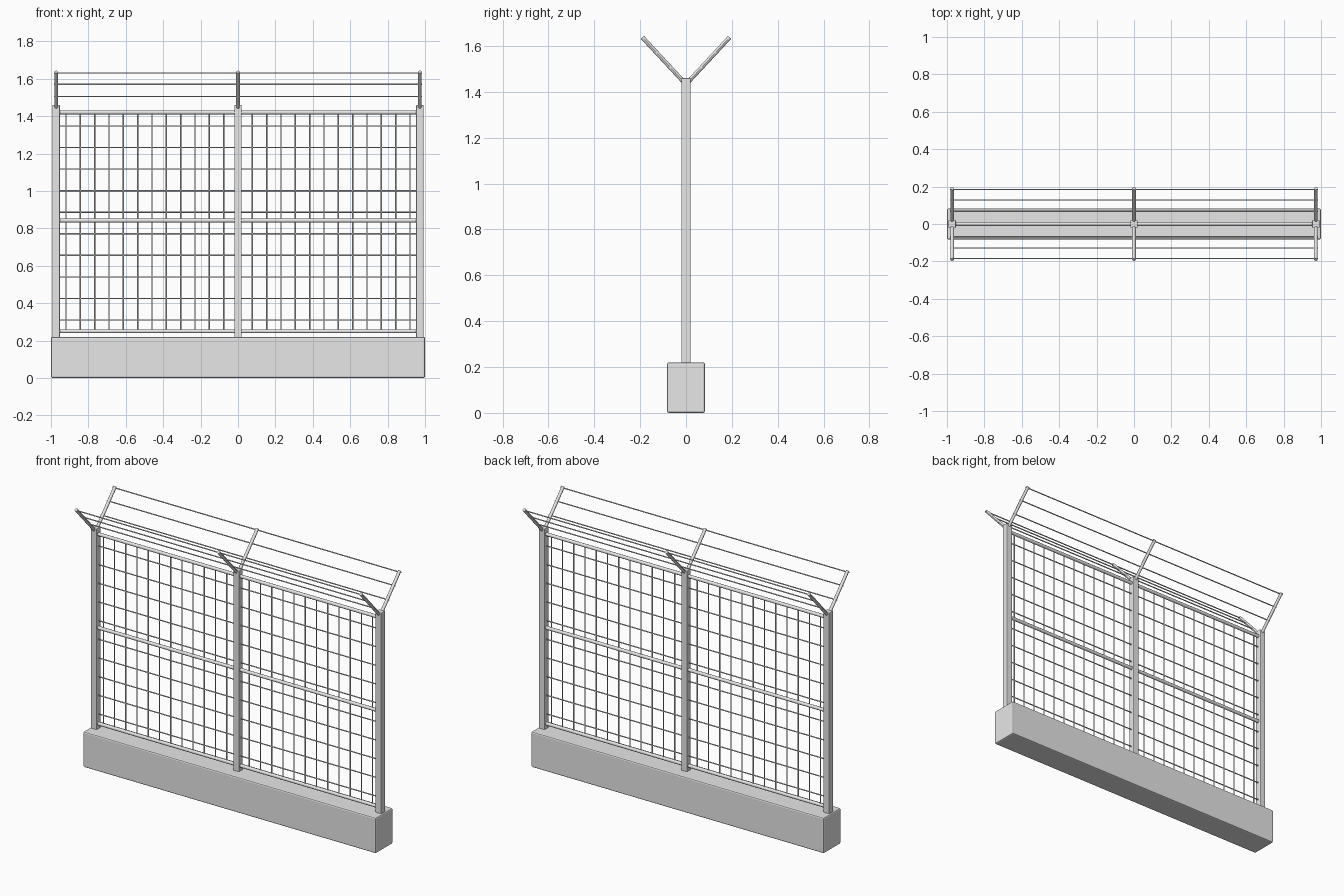
import bpy
from mathutils import Vector

cube = bpy.data.objects.get("Cube")
if cube:
    bpy.data.objects.remove(cube, do_unlink=True)


def material(name, rgb):
    m = bpy.data.materials.new(name)
    m.use_nodes = True
    m.diffuse_color = (*rgb, 1)
    m.node_tree.nodes["Principled BSDF"].inputs["Base Color"].default_value = (*rgb, 1)
    return m


GREY = material("light grey", (0.8, 0.8, 0.8))


def box(name, centre, size, bevel):
    bpy.ops.mesh.primitive_cube_add(size=1, location=centre)
    o = bpy.context.object
    o.name = name
    o.scale = size
    bpy.ops.object.transform_apply(location=False, rotation=False, scale=True)
    mod = o.modifiers.new("edges", "BEVEL")
    mod.width = bevel
    mod.segments = 2
    o.data.materials.append(GREY)
    return o


def rod(name, a, b, radius, sides=8):
    a, b = Vector(a), Vector(b)
    d = b - a
    bpy.ops.mesh.primitive_cylinder_add(vertices=sides, radius=radius, depth=d.length,
                                        location=(a + b) / 2)
    o = bpy.context.object
    o.name = name
    o.rotation_euler = d.to_track_quat("Z", "Y").to_euler()
    o.data.materials.append(GREY)
    bpy.ops.object.shade_smooth_by_angle()
    return o


# Concrete footing
box("footing", (0, 0, 0.11), (2, 0.166, 0.22), 0.008)

# Posts with a V of arms on top
for x in (-0.972, 0, 0.972):
    box("post", (x, 0, 0.835), (0.04, 0.04, 1.25), 0.005)
    for s in (-1, 1):
        rod("arm", (x, s * 0.005, 1.438), (x, s * 0.19, 1.637), 0.0095, 12)

# Rails
for z in (0.25, 0.842, 1.42):
    rod("rail", (-0.965, 0, z), (0.965, 0, z), 0.0105, 12)

# Mesh wires
for i in range(10):
    z = 0.31 + i * 0.1153
    rod("horizontal_wire", (-0.96, 0, z), (0.96, 0, z), 0.0035)
for s in (-1, 1):
    for i in range(12):
        x = s * (0.077 + i * 0.0766)
        rod("vertical_wire", (x, 0, 0.25), (x, 0, 1.42), 0.0035)

# Strands along the arms
for s in (-1, 1):
    for y, z in ((0.068, 1.505), (0.128, 1.57), (0.184, 1.631)):
        rod("strand", (-0.985, s * y, z), (0.985, s * y, z), 0.0035)
